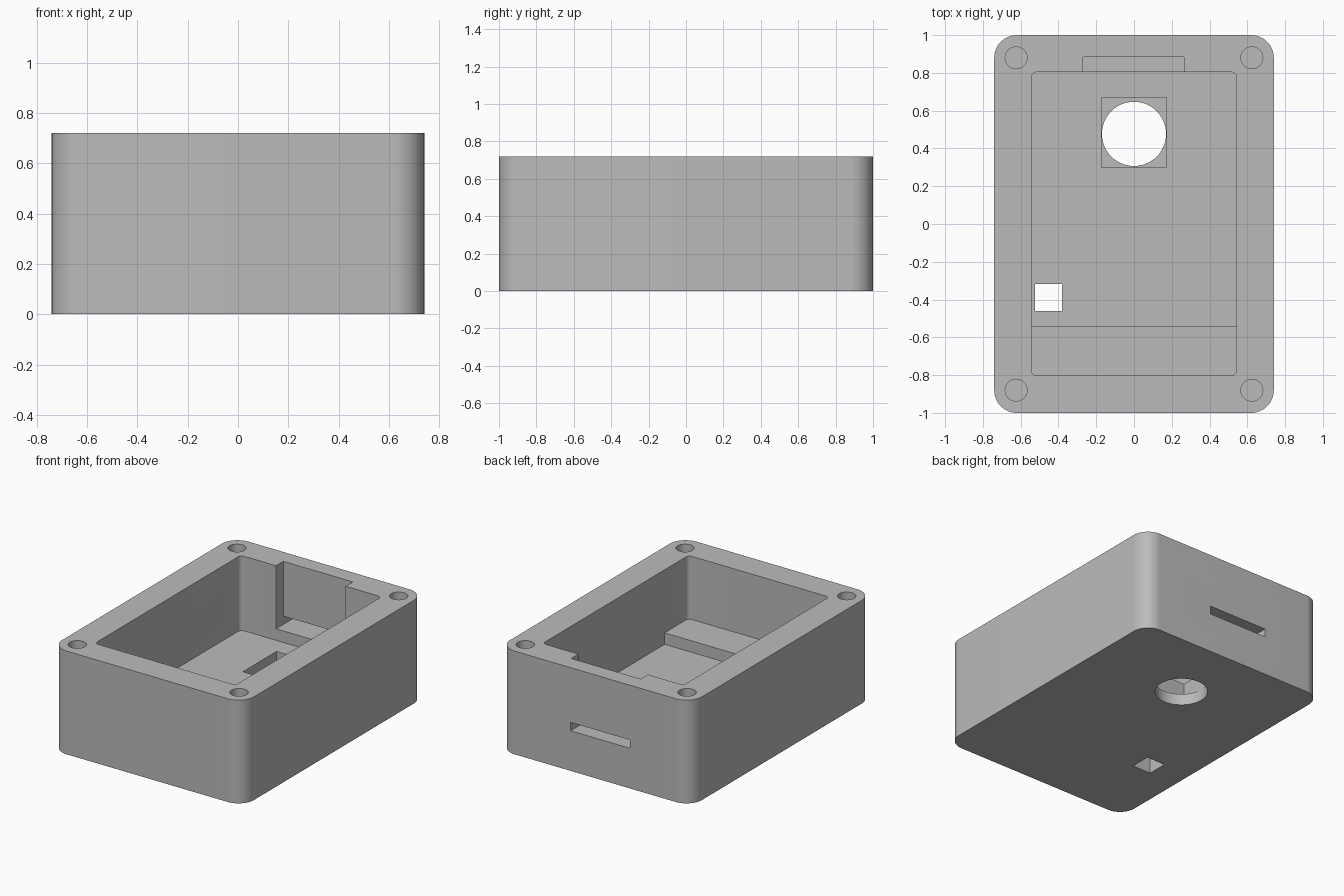
import bpy, bmesh
from math import cos, sin, pi, radians

default = bpy.data.objects.get("Cube")
if default:
    bpy.data.objects.remove(default, do_unlink=True)

grey = bpy.data.materials.new("grey_plastic")
grey.use_nodes = True
grey.diffuse_color = (0.5, 0.5, 0.5, 1)
grey.node_tree.nodes["Principled BSDF"].inputs["Base Color"].default_value = (0.5, 0.5, 0.5, 1)


def prism(name, outline, z0, z1):
    """Extrude a closed outline upwards into a solid."""
    bm = bmesh.new()
    face = bm.faces.new([bm.verts.new((x, y, z0)) for x, y in outline])
    top = bmesh.ops.extrude_face_region(bm, geom=[face])["geom"]
    moved = [v for v in top if isinstance(v, bmesh.types.BMVert)]
    bmesh.ops.translate(bm, verts=moved, vec=(0, 0, z1 - z0))
    bmesh.ops.recalc_face_normals(bm, faces=bm.faces)
    mesh = bpy.data.meshes.new(name)
    bm.to_mesh(mesh)
    bm.free()
    mesh.materials.append(grey)
    obj = bpy.data.objects.new(name, mesh)
    bpy.context.collection.objects.link(obj)
    return obj


def rectangle(x0, x1, y0, y1, front_r=0, back_r=0, steps=10):
    """Rectangle outline with separately rounded front and back corners."""
    corners = [(x1, y1, -1, -1, back_r), (x0, y1, 1, -1, back_r),
               (x0, y0, 1, 1, front_r), (x1, y0, -1, 1, front_r)]
    points = []
    for i, (x, y, dx, dy, r) in enumerate(corners):
        if r == 0:
            points.append((x, y))
            continue
        for k in range(steps + 1):
            a = (i + k / steps) * pi / 2
            points.append((x + r * (dx + cos(a)), y + r * (dy + sin(a))))
    return points


def circle(x, y, r, n=48):
    return [(x + r * cos(2 * pi * k / n), y + r * sin(2 * pi * k / n)) for k in range(n)]


HEIGHT, ABOVE, BELOW = 0.72, 0.9, -0.1
FLOOR, STEP, RECESS = 0.2, 0.28, 0.08

case = prism("enclosure_case", rectangle(-0.74, 0.74, -1, 1, 0.12, 0.12, 16), 0, HEIGHT)

cutters = [
    # Main pocket down to the front step, then the deeper floor behind it
    prism("pocket_cutter", rectangle(-0.543, 0.543, -0.803, 0.805, 0.03, 0.03), STEP, ABOVE),
    prism("floor_cutter", rectangle(-0.543, 0.543, -0.54, 0.805, 0, 0.03), FLOOR, ABOVE),
    # Notch in the back wall and the slot that opens through it
    prism("notch_cutter", rectangle(-0.27, 0.266, 0.7, 0.885), STEP, ABOVE),
    prism("slot_cutter", rectangle(-0.27, 0.19, 0.7, 1.1), STEP, 0.338),
    # Square recess with a round opening, and a small square opening
    prism("recess_cutter", rectangle(-0.172, 0.172, 0.3, 0.67), RECESS, STEP),
    prism("round_opening_cutter", circle(0, 0.477, 0.17), BELOW, STEP),
    prism("square_opening_cutter", rectangle(-0.523, -0.38, -0.46, -0.318), BELOW, STEP),
]
# Blind screw holes in the four corners
for sx in (-1, 1):
    for sy in (-1, 1):
        cutters.append(prism("screw_hole_cutter", circle(sx * 0.624, sy * 0.88, 0.058, 32), 0.32, ABOVE))

bpy.ops.object.select_all(action="DESELECT")
bpy.context.view_layer.objects.active = case
case.select_set(True)
for cutter in cutters:
    cutter.hide_render = True
    cut = case.modifiers.new(cutter.name, "BOOLEAN")
    cut.operation = "DIFFERENCE"
    cut.solver = "EXACT"
    cut.object = cutter
    bpy.ops.object.modifier_apply(modifier=cut.name)
    bpy.data.objects.remove(cutter, do_unlink=True)

bpy.ops.object.shade_smooth_by_angle(angle=radians(30))
